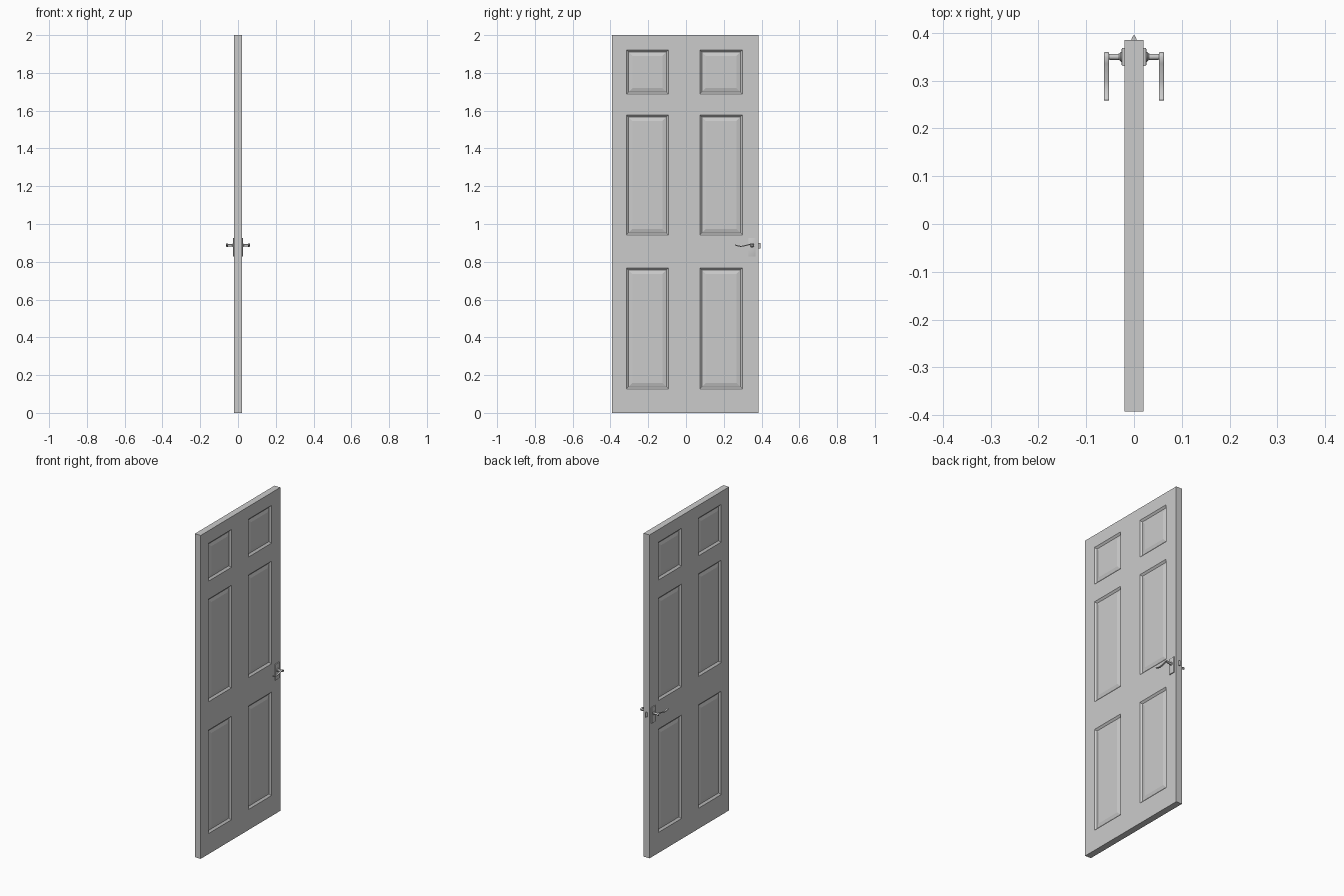
import bpy, bmesh, math
from mathutils import Matrix, Vector

if "Cube" in bpy.data.objects:
    bpy.data.objects.remove(bpy.data.objects["Cube"])


def finish(name, bm, smooth=False):
    bmesh.ops.recalc_face_normals(bm, faces=bm.faces)
    me = bpy.data.meshes.new(name)
    bm.to_mesh(me)
    bm.free()
    ob = bpy.data.objects.new(name, me)
    bpy.context.collection.objects.link(ob)
    if smooth:
        bpy.ops.object.select_all(action='DESELECT')
        ob.select_set(True)
        bpy.context.view_layer.objects.active = ob
        bpy.ops.object.shade_smooth_by_angle(angle=math.radians(35))
    return ob


def mirror_x(ob):
    m = ob.modifiers.new("both_sides", 'MIRROR')
    m.use_axis = (True, False, False)
    m.merge_threshold = 0.0001


# Door slab: one face as a grid, panel cells inset, then mirrored
T = 0.02
YS = [-0.393, -0.315, -0.093, 0.073, 0.299, 0.385]
ZS = [0, 0.127, 0.767, 0.942, 1.577, 1.688, 1.922, 2.0]
bm = bmesh.new()
grid = [[bm.verts.new((T, y, z)) for z in ZS] for y in YS]
panels = []
for i in range(len(YS) - 1):
    for j in range(len(ZS) - 1):
        f = bm.faces.new((grid[i][j], grid[i + 1][j], grid[i + 1][j + 1], grid[i][j + 1]))
        if i % 2 and j % 2:
            panels.append(f)
bm.normal_update()
rim = [e for e in bm.edges if e.is_boundary]
ext = bmesh.ops.extrude_edge_only(bm, edges=rim)
for v in ext["geom"]:
    if isinstance(v, bmesh.types.BMVert):
        v.co.x = 0
bm.normal_update()
# sloped moulding, groove, raised field
for thick, depth in ((0.016, -0.010), (0.004, 0.0), (0.026, 0.005)):
    bmesh.ops.inset_individual(bm, faces=panels, thickness=thick, depth=depth)
mirror_x(finish("door_slab", bm))

# Handle plates
HY, HZ = 0.350, 0.887
bm = bmesh.new()
bmesh.ops.create_cube(bm, size=1, matrix=Matrix.Translation((0.0225, HY, 0.877))
                      @ Matrix.Diagonal((0.007, 0.038, 0.10, 1)))
edges = [e for e in bm.edges if all(v.co.x > 0.0225 for v in e.verts)]
bmesh.ops.bevel(bm, geom=edges, offset=0.003, segments=2, profile=0.5, affect='EDGES')
mirror_x(finish("handle_plate", bm, True))

# Spindles: lathed neck with a flared base
bm = bmesh.new()
prof = [(0.024, 0.0), (0.024, 0.011), (0.028, 0.010), (0.031, 0.0065), (0.056, 0.006), (0.056, 0)]
vs = [bm.verts.new((x, HY + r, HZ)) for x, r in prof]
es = [bm.edges.new(p) for p in zip(vs, vs[1:])]
bmesh.ops.spin(bm, geom=vs + es, cent=(0, HY, HZ), axis=(1, 0, 0),
               angle=2 * math.pi, steps=20, use_duplicate=False)
bmesh.ops.remove_doubles(bm, verts=bm.verts, dist=0.00001)
mirror_x(finish("handle_spindle", bm, True))

# Wavy levers: flat ribbon following a curve that curls at the hub
path = [(0.259, 0.890), (0.272, 0.885), (0.290, 0.882), (0.310, 0.885), (0.330, 0.890),
        (0.346, 0.894), (0.355, 0.892), (0.357, 0.886), (0.352, 0.882)]
for side, label in ((1, "right"), (-1, "left")):
    cu = bpy.data.curves.new("lever_" + label, 'CURVE')
    cu.dimensions = '2D'
    cu.fill_mode = 'NONE'
    cu.extrude = 0.003
    cu.bevel_depth = 0.0026
    cu.bevel_resolution = 2
    cu.use_fill_caps = True
    sp = cu.splines.new('BEZIER')
    sp.bezier_points.add(len(path) - 1)
    for p, (y, z) in zip(sp.bezier_points, path):
        p.co = (y, z, 0)
        p.handle_left_type = p.handle_right_type = 'AUTO'
    sp.resolution_u = 5
    ob = bpy.data.objects.new("lever_" + label, cu)
    ob.rotation_euler = (math.pi / 2, 0, math.pi / 2)
    ob.location.x = side * 0.0575
    bpy.context.collection.objects.link(ob)

# Latch bolt: rounded tongue in the door edge
bm = bmesh.new()
outline = [(-0.005, 0.375), (0.005, 0.375), (0.005, 0.387), (0.004, 0.391),
           (0.001, 0.395), (-0.001, 0.395), (-0.004, 0.391), (-0.005, 0.387)]
face = bm.faces.new([bm.verts.new((x, y, 0.871)) for x, y in outline])
ext = bmesh.ops.extrude_face_region(bm, geom=[face])
bmesh.ops.translate(bm, vec=Vector((0, 0, 0.028)),
                    verts=[v for v in ext["geom"] if isinstance(v, bmesh.types.BMVert)])
finish("latch_bolt", bm, True)
